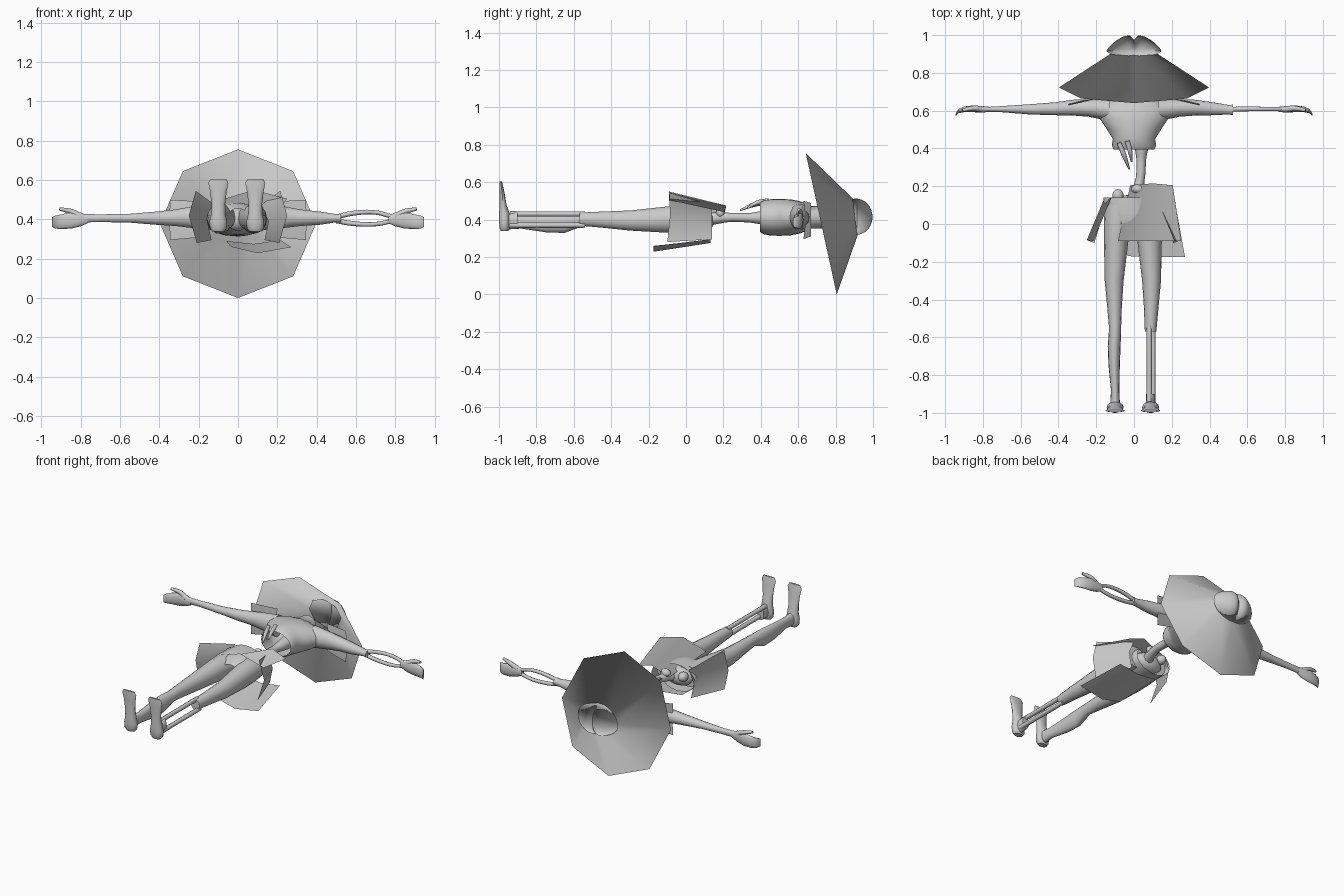
import bpy, bmesh
from math import cos, sin, pi, exp, radians
from mathutils import Matrix, Vector

if "Cube" in bpy.data.objects:
    bpy.data.objects.remove(bpy.data.objects["Cube"])

grey = bpy.data.materials.new("plain_grey")
grey.use_nodes = True
grey.diffuse_color = (0.6, 0.6, 0.6, 1)
grey.node_tree.nodes["Principled BSDF"].inputs["Base Color"].default_value = (0.6, 0.6, 0.6, 1)


def finish(name, bm, angle=50, flip=None):
    """Make the object; flip mirrors the shading normals of thin cloth."""
    bmesh.ops.recalc_face_normals(bm, faces=bm.faces)
    mesh = bpy.data.meshes.new(name)
    bm.to_mesh(mesh)
    bm.free()
    mesh.materials.append(grey)
    ob = bpy.data.objects.new(name, mesh)
    bpy.context.collection.objects.link(ob)
    bpy.ops.object.select_all(action='DESELECT')
    ob.select_set(True)
    bpy.context.view_layer.objects.active = ob
    bpy.ops.object.shade_smooth_by_angle(angle=radians(angle))
    if flip:
        mesh.normals_split_custom_set([Vector(flip) * n.vector for n in mesh.corner_normals])


def loft(name, axis, rings, caps=True, seg=14):
    """Elliptic rings (x, y, z, radius a, radius b) across the given axis."""
    bm = bmesh.new()
    loops = []
    for x, y, z, a, b in rings:
        loop = []
        for i in range(seg):
            u, v = a * cos(2 * pi * i / seg), b * sin(2 * pi * i / seg)
            off = {'X': (0, u, v), 'Y': (u, 0, v), 'Z': (u, v, 0)}[axis]
            loop.append(bm.verts.new((x + off[0], y + off[1], z + off[2])))
        loops.append(loop)
    for p, q in zip(loops, loops[1:]):
        for i in range(seg):
            j = (i + 1) % seg
            bm.faces.new((p[i], p[j], q[j], q[i]))
    if caps:
        bm.faces.new(loops[0])
        bm.faces.new(loops[-1])
    finish(name, bm)


def tube(name, points, radius):
    """Smooth tube; every point is (x, y, z, radius factor)."""
    cu = bpy.data.curves.new(name, 'CURVE')
    cu.dimensions = '3D'
    cu.bevel_depth, cu.bevel_resolution, cu.resolution_u = radius, 2, 6
    cu.use_fill_caps = True
    sp = cu.splines.new('BEZIER')
    sp.bezier_points.add(len(points) - 1)
    for bp, (x, y, z, r) in zip(sp.bezier_points, points):
        bp.co, bp.radius = (x, y, z), r
        bp.handle_left_type = bp.handle_right_type = 'AUTO'
    temp = bpy.data.objects.new(name, cu)
    bpy.context.collection.objects.link(temp)
    bpy.context.view_layer.update()
    mesh = bpy.data.meshes.new_from_object(temp.evaluated_get(bpy.context.evaluated_depsgraph_get()))
    bm = bmesh.new()
    bm.from_mesh(mesh)
    bpy.data.objects.remove(temp)
    bpy.data.meshes.remove(mesh)
    finish(name, bm)


def sheet(name, flip, *rows):
    """Thin cloth spanned between rows of points."""
    bm = bmesh.new()
    grid = [[bm.verts.new(p) for p in row] for row in rows]
    for p, q in zip(grid, grid[1:]):
        for i in range(len(p) - 1):
            bm.faces.new((p[i], p[i + 1], q[i + 1], q[i]))
    finish(name, bm, flip=flip)


def ball(name, centre, radii):
    bm = bmesh.new()
    bmesh.ops.create_uvsphere(bm, u_segments=14, v_segments=10, radius=1)
    bmesh.ops.transform(bm, matrix=Matrix.Translation(centre) @ Matrix.Diagonal((*radii, 1)), verts=bm.verts)
    finish(name, bm)


FLIP_Z, FLIP_Y = (1, 1, -1), (1, -1, 1)

# Tilted eight-sided hat brim, open at the crown
bm = bmesh.new()
rim, hole = [], []
for i in range(8):
    c, s = cos(i * pi / 4), sin(i * pi / 4)
    rim.append(bm.verts.new((0.397 * c, 0.723 - 0.083 * s, 0.378 + 0.378 * s)))
    hole.append(bm.verts.new((0.115 * c, 0.907 - 0.012 * s, 0.415 + 0.095 * s)))
for i in range(8):
    j = (i + 1) % 8
    bm.faces.new((rim[i], rim[j], hole[j], hole[i]))
finish("hat_brim", bm, 30, FLIP_Z)

# Two-lobed hollow crown, narrower towards its tip, cut open along the brim
bm = bmesh.new()
bmesh.ops.create_uvsphere(bm, u_segments=28, v_segments=16, radius=1)
for v in bm.verts:
    x, y, z = v.co
    back, front = max(y, 0), max(-y, 0)
    dent = exp(-(x / 0.17) ** 2) * back
    v.co = (0.147 * x * (1 - 0.3 * back - 0.8 * front), 0.915 + 0.09 * y - 0.03 * dent,
            0.415 + 0.098 * z * (1 - 0.12 * dent))
bmesh.ops.bisect_plane(bm, geom=bm.verts[:] + bm.edges[:] + bm.faces[:], plane_co=(0, 0.902, 0.415),
                       plane_no=(0, 1, 0.125), clear_inner=True)
finish("hat_crown", bm, flip=FLIP_Z)

# Hollow chest and neck
loft("torso", 'Y', [(0, y, 0.412, a, b) for y, a, b in (
    (0.395, 0.108, 0.078), (0.415, 0.118, 0.09), (0.45, 0.112, 0.097), (0.5, 0.143, 0.099),
    (0.56, 0.183, 0.096), (0.61, 0.2, 0.086), (0.645, 0.15, 0.072),
    (0.665, 0.075, 0.06), (0.73, 0.06, 0.06))], caps=False, seg=24)

# Arms, hands and shoulder cloth; the left forearm is bare bone
upper = [(0.13, 0.605, 0.06, 0.07), (0.24, 0.614, 0.046, 0.055), (0.32, 0.616, 0.042, 0.043),
         (0.42, 0.61, 0.034, 0.034)]
fore = [(0.55, 0.607, 0.027, 0.023), (0.7, 0.608, 0.016, 0.02), (0.79, 0.607, 0.012, 0.022)]
torn = [(0.5, 0.605, 0.025, 0.021), (0.525, 0.604, 0.028, 0.024)]
hand = [(0.765, 0.607, 0.4, 0.013, 0.02), (0.8, 0.607, 0.4, 0.017, 0.036), (0.85, 0.61, 0.395, 0.018, 0.043),
        (0.9, 0.607, 0.388, 0.015, 0.038), (0.93, 0.597, 0.386, 0.011, 0.034), (0.945, 0.578, 0.386, 0.006, 0.026)]
for side, s, lower in (("left", 1, torn), ("right", -1, fore)):
    loft(side + "_arm", 'X', [(s * x, y, 0.418 - 0.012 * min(1, x / 0.4), a, b) for x, y, a, b in upper + lower])
    loft(side + "_hand", 'X', [(s * x, y, z, a, b) for x, y, z, a, b in hand])
    tube(side + "_thumb", [(s * 0.8, 0.607, 0.415, 1.2), (s * 0.85, 0.612, 0.44, 1), (s * 0.908, 0.602, 0.453, 0.6)], 0.014)
    sheet(side + "_shoulder_cloth", FLIP_Y,
          [(s * 0.18, 0.667, 0.49), (s * 0.19, 0.667, 0.4), (s * 0.18, 0.667, 0.31)],
          [(s * 0.345, 0.628, 0.5), (s * 0.35, 0.64, 0.4), (s * 0.345, 0.628, 0.295)])
for name, z, bow in (("upper", 0.412, 0.023), ("lower", 0.393, -0.017)):
    tube(name + "_forearm_bone", [(0.5, 0.607, z, 0.9), (0.58, 0.609, z + bow * 0.8, 0.9),
                                  (0.7, 0.609, z + bow, 0.8), (0.79, 0.608, z, 0.8)], 0.014)

# Legs and feet; the left shin is bare bone
thigh = [(0.1, 0.083, 0.41, 0.075, 0.07), (0, 0.09, 0.405, 0.07, 0.075), (-0.1, 0.095, 0.4, 0.064, 0.072),
         (-0.3, 0.105, 0.395, 0.05, 0.055), (-0.45, 0.103, 0.4, 0.038, 0.044), (-0.55, 0.1, 0.402, 0.032, 0.037)]
shin = [(-0.65, 0.105, 0.385, 0.034, 0.058), (-0.75, 0.105, 0.383, 0.03, 0.052),
        (-0.88, 0.1, 0.388, 0.022, 0.037), (-0.96, 0.1, 0.388, 0.026, 0.042)]
stump = [(-0.57, 0.1, 0.402, 0.03, 0.035)]
foot = [(0.338, -0.97, 0.03, 0.02), (0.355, -0.97, 0.043, 0.028), (0.39, -0.97, 0.045, 0.03),
        (0.43, -0.971, 0.036, 0.029), (0.48, -0.978, 0.035, 0.019), (0.54, -0.983, 0.042, 0.014),
        (0.585, -0.988, 0.051, 0.009), (0.605, -0.99, 0.04, 0.006)]
for side, s, shift, lower in (("left", 1, -0.012, stump), ("right", -1, 0, shin)):
    loft(side + "_leg", 'Y', [(s * x + shift, y, z, a, b) for y, x, z, a, b in thigh + lower])
    loft(side + "_foot", 'Z', [(s * 0.1 + shift, y, z, a, b) for z, y, a, b in foot])
for name, x, z in (("upper", 0.081, 0.43), ("lower", 0.1, 0.37)):
    tube(name + "_shin_bone", [(x, -0.54, z, 0.9), (x, -0.65, z, 0.95), (x, -0.8, z, 0.9), (x, -0.94, z, 1)], 0.015)
loft("left_ankle", 'Y', [(0.088, -0.9, 0.395, 0.024, 0.045), (0.088, -0.96, 0.388, 0.026, 0.042)])

# Open pelvis, spine and torn flesh
loft("pelvis", 'Y', [(-0.035, 0.14, 0.402, 0.126, 0.086), (-0.025, 0.06, 0.403, 0.135, 0.086),
                     (0, -0.03, 0.402, 0.13, 0.08), (0, -0.08, 0.4, 0.06, 0.055)], caps=False, seg=20)
tube("spine", [(0.04, 0.5, 0.41, 2), (0.04, 0.42, 0.41, 1.6), (0.038, 0.34, 0.41, 1.05),
               (0.033, 0.24, 0.412, 1), (0.0, 0.12, 0.405, 1.5)], 0.024)
ball("pelvis_lump", (-0.085, 0.15, 0.425), (0.03, 0.035, 0.03))
ball("spine_lump", (0.02, 0.185, 0.435), (0.035, 0.025, 0.028))
ball("pelvis_core", (-0.02, 0.1, 0.4), (0.1, 0.055, 0.06))
tube("long_torn_strip", [(-0.08, 0.43, 0.49, 1), (-0.055, 0.37, 0.482, 1.1), (-0.025, 0.29, 0.45, 0.4)], 0.012)
tube("short_torn_strip", [(-0.035, 0.44, 0.5, 1.2), (-0.02, 0.38, 0.49, 1), (-0.012, 0.33, 0.462, 0.4)], 0.012)

# Skirt panels
for side, s in (("left", 1), ("right", -1)):
    sheet(side + "_skirt_panel", FLIP_Z,
          [(s * 0.12, 0.14, 0.475), (s * 0.155, 0.14, 0.39), (s * 0.135, 0.14, 0.295)],
          [(s * 0.215, -0.09, 0.545), (s * 0.25, -0.085, 0.42), (s * 0.21, -0.1, 0.28)])
sheet("front_skirt_panel", FLIP_Z,
      [(-0.02, 0.205, 0.425), (0.1, 0.215, 0.475), (0.205, 0.205, 0.44)],
      [(-0.085, -0.09, 0.5), (0.08, -0.09, 0.55), (0.25, -0.09, 0.505)])
sheet("back_skirt_panel", None,
      [(-0.06, 0.13, 0.29), (0.08, 0.13, 0.275), (0.215, 0.13, 0.295)],
      [(-0.035, -0.17, 0.26), (0.1, -0.175, 0.228), (0.27, -0.175, 0.258)])
